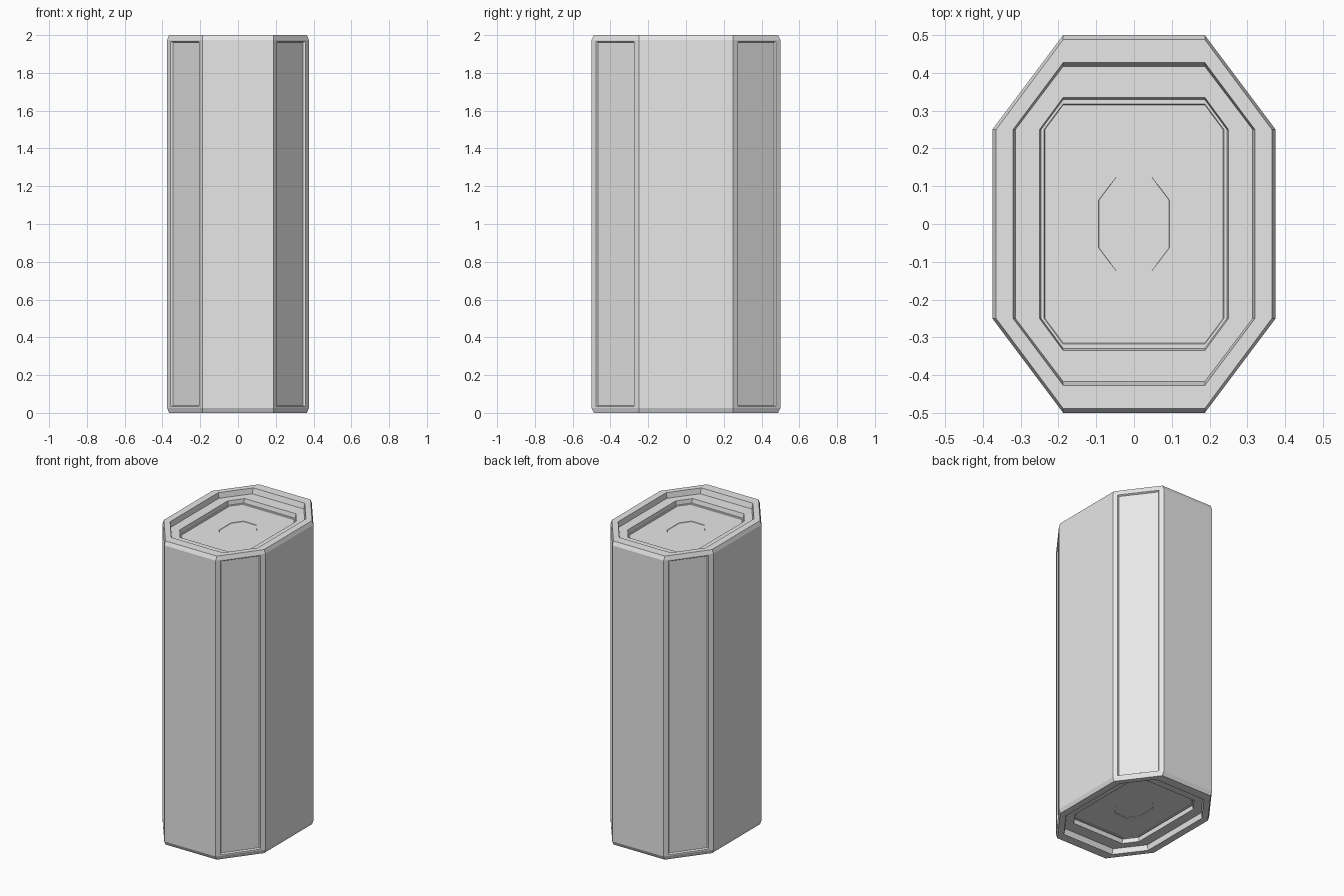
import bpy, bmesh
from mathutils import Vector

if "Cube" in bpy.data.objects:
    bpy.data.objects.remove(bpy.data.objects["Cube"])

grey = bpy.data.materials.new("light grey")
grey.diffuse_color = (0.8, 0.8, 0.8, 1)
grey.use_nodes = True
grey.node_tree.nodes["Principled BSDF"].inputs["Base Color"].default_value = grey.diffuse_color


def octagon(x, y, cx=0.1875, cy=0.25):
    """Counter-clockwise octagon: half sizes x, y and corner offsets cx, cy."""
    return [(cx, -y), (x, -cy), (x, cy), (cx, y),
            (-cx, y), (-x, cy), (-x, -cy), (-cx, -y)]


# Cap profile from the chamfer to the centre plate: octagon and depth below the end
CAP = [
    (octagon(0.375, 0.50), 0.025),             # body wall
    (octagon(0.365, 0.488), 0.0),              # chamfered rim
    (octagon(0.32, 0.427), 0.0),               # rim inner edge
    (octagon(0.314, 0.417), 0.035),            # first recess floor
    (octagon(0.25, 0.335), 0.035),
    (octagon(0.246, 0.329), 0.062),            # second recess floor
    (octagon(0.238, 0.318), 0.062),
    (octagon(0.236, 0.315), 0.066),            # inner floor
    (octagon(0.094, 0.125, 0.047, 0.0625), 0.066),
    (octagon(0.093, 0.124, 0.047, 0.0625), 0.069),  # centre plate
]

bm = bmesh.new()


def ring(points, z):
    return [bm.verts.new((x, y, z)) for x, y in points]


def bridge(a, b):
    for i in range(len(a)):
        j = (i + 1) % len(a)
        bm.faces.new((a[i], a[j], b[j], b[i]))


def recessed_panel(quad, side=0.03, end=0.008, slope=0.006, depth=0.01):
    """Replace a wall quad by a frame around a sunken panel."""
    a, b, _, top = quad
    along = (b.co - a.co).normalized()
    up = Vector((0, 0, 1))
    inward = -along.cross(up)

    def loop(s, e, d):
        signs = ((1, 1), (-1, 1), (-1, -1), (1, -1))
        return [bm.verts.new(v.co + along * s * p + up * e * q + inward * d)
                for v, (p, q) in zip(quad, signs)]

    outer = loop(side, end, 0)
    inner = loop(side + slope, end + slope, depth)
    bridge(quad, outer)
    bridge(outer, inner)
    bm.faces.new(inner)


# Body walls: flat main sides, recessed panels on the four diagonals
bottom = [ring(p, d) for p, d in CAP]
top = [ring(p, 2 - d) for p, d in CAP]
for i in range(8):
    j = (i + 1) % 8
    quad = [bottom[0][i], bottom[0][j], top[0][j], top[0][i]]
    if i % 2 == 0:
        recessed_panel(quad)
    else:
        bm.faces.new(quad)

# Stepped caps at both ends
for rings in (bottom, top):
    for a, b in zip(rings, rings[1:]):
        bridge(a, b)
    bm.faces.new(rings[-1])

bmesh.ops.recalc_face_normals(bm, faces=bm.faces)
mesh = bpy.data.meshes.new("canister_body")
bm.to_mesh(mesh)
bm.free()
mesh.materials.append(grey)
body = bpy.data.objects.new("canister_body", mesh)
bpy.context.collection.objects.link(body)
